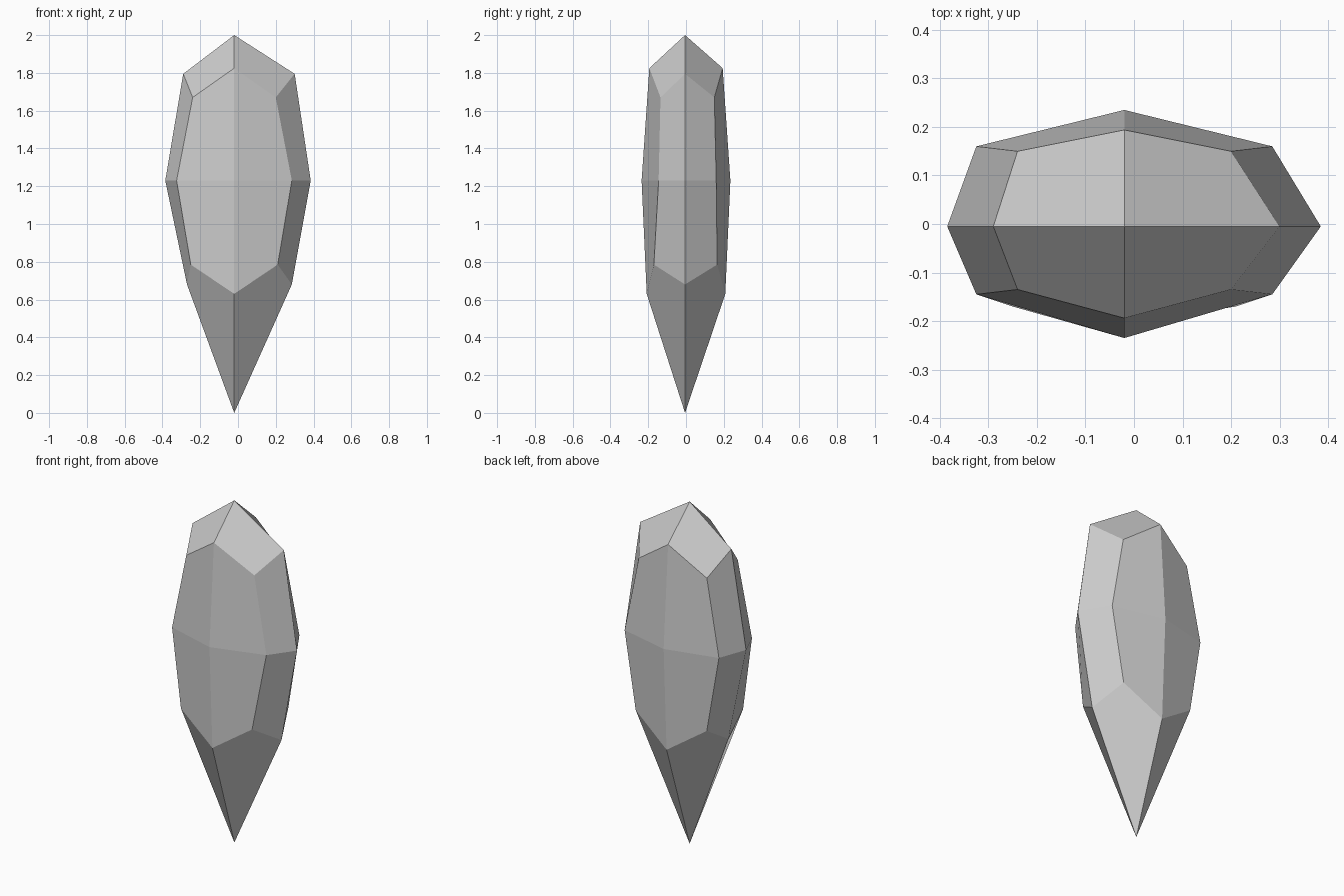
import bpy
import bmesh

cube = bpy.data.objects.get("Cube")
if cube:
    bpy.data.objects.remove(cube, do_unlink=True)

stone = bpy.data.materials.new("pale_grey_stone")
stone.use_nodes = True
grey = (0.6, 0.6, 0.6, 1)
stone.diffuse_color = grey
stone.node_tree.nodes["Principled BSDF"].inputs["Base Color"].default_value = grey

AXIS = -0.02  # x of the line through both tips
bm = bmesh.new()


def point(x, y, z):
    return bm.verts.new((AXIS + x, y, z))


def ring(left, right, corner, front, back, depth, side_z, corner_z, face_z):
    """Eight points around the axis, anticlockwise from the +x side."""
    return [
        point(right, -0.005, side_z),
        point(corner, back, corner_z),
        point(0, depth, face_z),
        point(-corner, back, corner_z),
        point(-left, -0.005, side_z),
        point(-corner, -front, corner_z),
        point(0, -depth, face_z),
        point(corner, -front, corner_z),
    ]


# Crystal girdles, from the lowest to the highest
low = ring(0.25, 0.305, 0.23, 0.17, 0.165, 0.208, 0.68, 0.785, 0.63)
middle = ring(0.365, 0.405, 0.305, 0.145, 0.16, 0.235, 1.23, 1.23, 1.23)
high = ring(0.27, 0.32, 0.22, 0.135, 0.15, 0.194, 1.795, 1.67, 1.825)
bottom_tip = point(0, -0.005, 0)
top_tip = point(0, -0.005, 2)

# Eight facets between each pair of girdles
for lower, upper in ((low, middle), (middle, high)):
    for i in range(8):
        j = (i + 1) % 8
        bm.faces.new((lower[i], lower[j], upper[j], upper[i]))

# Four kite facets close each end
for i in range(0, 8, 2):
    j = (i + 2) % 8
    bm.faces.new((top_tip, high[i], high[i + 1], high[j]))
    bm.faces.new((bottom_tip, low[j], low[i + 1], low[i]))

mesh = bpy.data.meshes.new("crystal_shard")
bm.to_mesh(mesh)
bm.free()
mesh.materials.append(stone)
shard = bpy.data.objects.new("crystal_shard", mesh)
bpy.context.collection.objects.link(shard)
